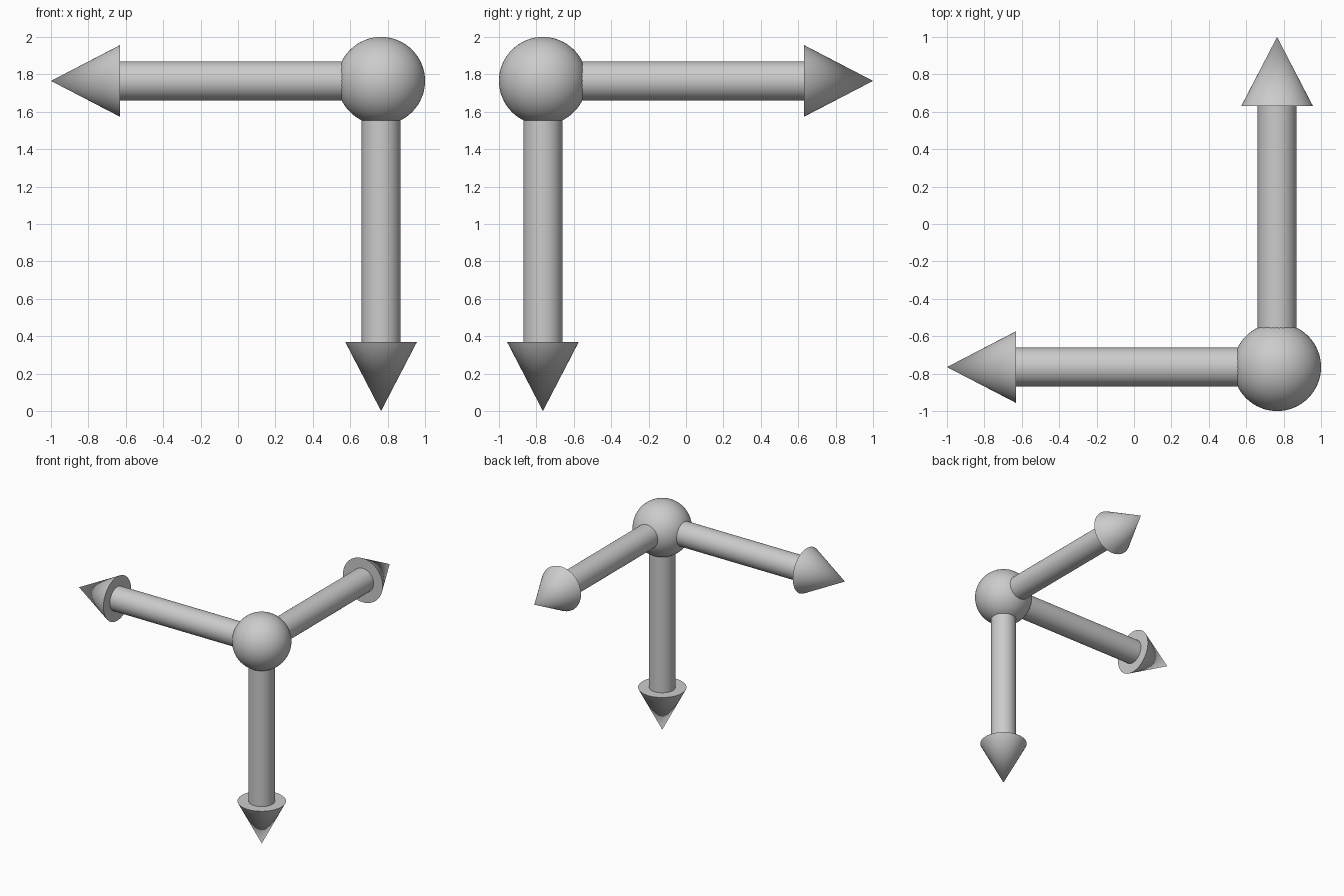
import bpy
import math
from mathutils import Vector

if "Cube" in bpy.data.objects:
    bpy.data.objects.remove(bpy.data.objects["Cube"])

R = 0.235                                   # ball radius
CENTER = Vector((1 - R, R - 1, 2 - R))
REACH = 2 - R                               # ball centre to arrow tip
HEAD_LEN, HEAD_R, SHAFT_R = 0.37, 0.192, 0.104


def finish(obj, name):
    obj.name = name
    bpy.ops.object.shade_smooth_by_angle(angle=math.radians(35))


def arrow(name, direction):
    d = Vector(direction)
    rot = d.to_track_quat('Z', 'Y').to_euler()
    shaft_len = REACH - HEAD_LEN
    # shaft, starting inside the ball
    bpy.ops.mesh.primitive_cylinder_add(
        vertices=64, radius=SHAFT_R, depth=shaft_len,
        location=CENTER + d * shaft_len / 2, rotation=rot)
    finish(bpy.context.object, name + "_shaft")
    # conical head
    bpy.ops.mesh.primitive_cone_add(
        vertices=64, radius1=HEAD_R, radius2=0, depth=HEAD_LEN,
        location=CENTER + d * (REACH - HEAD_LEN / 2), rotation=rot)
    finish(bpy.context.object, name + "_head")


# corner ball
bpy.ops.mesh.primitive_uv_sphere_add(segments=64, ring_count=32, radius=R, location=CENTER)
finish(bpy.context.object, "corner_ball")

# three perpendicular arrows
arrow("left_arrow", (-1, 0, 0))
arrow("back_arrow", (0, 1, 0))
arrow("down_arrow", (0, 0, -1))
